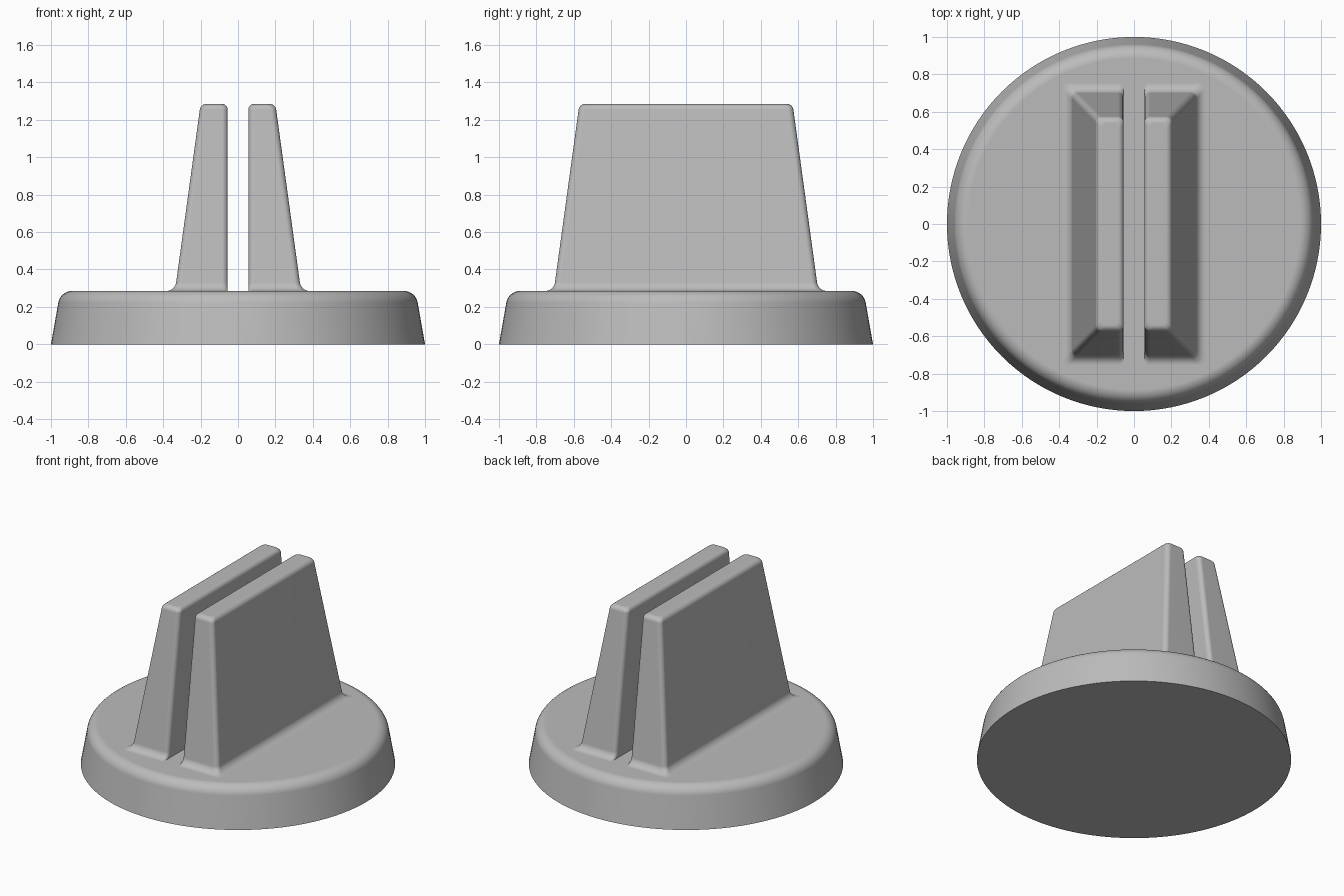
import bpy
import bmesh
from math import sin, cos, pi, radians, tan

old = bpy.data.objects.get("Cube")
if old:
    bpy.data.objects.remove(old)

grey = bpy.data.materials.new("light grey")
grey.use_nodes = True
colour = (0.5, 0.5, 0.5, 1)
grey.diffuse_color = colour
grey.node_tree.nodes["Principled BSDF"].inputs["Base Color"].default_value = colour

BASE_TOP, FIN_TOP = 0.285, 1.285


def loft(name, rings, mirror=False):
    """Skin a stack of equal-sized rings and cap both ends."""
    bm = bmesh.new()
    loops = [[bm.verts.new(p) for p in ring] for ring in rings]
    count = len(loops[0])
    for low, high in zip(loops, loops[1:]):
        for i in range(count):
            j = (i + 1) % count
            bm.faces.new((low[i], low[j], high[j], high[i]))
    bm.faces.new(loops[0][::-1])
    bm.faces.new(loops[-1])
    bmesh.ops.recalc_face_normals(bm, faces=bm.faces)
    mesh = bpy.data.meshes.new(name)
    bm.to_mesh(mesh)
    bm.free()
    mesh.materials.append(grey)
    obj = bpy.data.objects.new(name, mesh)
    bpy.context.collection.objects.link(obj)
    bpy.ops.object.select_all(action='DESELECT')
    obj.select_set(True)
    bpy.context.view_layer.objects.active = obj
    bpy.ops.object.shade_smooth_by_angle(angle=radians(40))
    if mirror:
        obj.modifiers.new("Mirror", 'MIRROR')
    weighted = obj.modifiers.new("Weighted Normal", 'WEIGHTED_NORMAL')
    weighted.keep_sharp = True
    return obj


def edge_round(draft, radius, steps=8):
    """Inset and drop pairs rounding a drafted wall into a flat top."""
    start = radius * tan((pi / 2 - draft) / 2)
    for k in range(steps + 1):
        a = draft + (pi / 2 - draft) * k / steps
        yield start - radius * cos(a), radius * (1 - sin(a))


# Round base: drafted wall with a rounded upper rim
draft = radians(10)
rim = 1 - BASE_TOP * tan(draft)
profile = [(1, 0)]
for shift, drop in edge_round(draft, 0.075):
    profile.append((rim - shift - 2 * 0.075 * cos(pi / 2), BASE_TOP - drop))
# Move the rounding inward so that it meets the wall tangentially
wall_r = 1 - profile[1][1] * tan(draft)
offset = wall_r - profile[1][0]
flip = [(wall_r - (r - profile[1][0]), z) for r, z in profile[1:]]
profile = [(1, 0)] + flip if flip[-1][0] < wall_r else [(1, 0)] + [(r + offset, z) for r, z in profile[1:]]
SEGMENTS = 128
loft("round_base", [[(r * cos(2 * pi * i / SEGMENTS), r * sin(2 * pi * i / SEGMENTS), z)
                     for i in range(SEGMENTS)] for r, z in profile])


def rounded_rect(x0, x1, y, z, radius, steps=6):
    """Rounded rectangle ring, symmetric front to back."""
    ring = []
    corners = [(x1, y, 0), (x0, y, 1), (x0, -y, 2), (x1, -y, 3)]
    for cx, cy, quarter in corners:
        mx = cx - radius if cx == x1 else cx + radius
        my = cy - radius if cy > 0 else cy + radius
        for k in range(steps + 1):
            a = (quarter + k / steps) * pi / 2
            ring.append((mx + radius * cos(a), my + radius * sin(a), z))
    return ring


# Pair of tapered fins: flared foot, drafted walls, rounded crest
INNER, CORNER, FOOT, CREST = 0.055, 0.03, 0.045, 0.03
SLOPE = 0.137


def wall(z):
    return SLOPE * (FIN_TOP - z)


rings = [rounded_rect(INNER, 0.2 + wall(BASE_TOP) + FOOT, 0.57 + wall(BASE_TOP) + FOOT,
                      BASE_TOP - 0.02, CORNER)]
for k in range(9):
    a = pi / 2 * k / 8
    z = BASE_TOP + FOOT * (1 - cos(a))
    flare = FOOT * (1 - sin(a)) + wall(z)
    rings.append(rounded_rect(INNER, 0.2 + flare, 0.57 + flare, z, CORNER))
for k in range(8):
    a = pi / 2 * k / 8
    z = FIN_TOP - CREST * (1 - sin(a))
    inset = CREST * (1 - cos(a))
    rings.append(rounded_rect(INNER + inset, 0.2 + wall(z) - inset,
                              0.57 + wall(z) - inset, z, CORNER))
rings.append(rounded_rect(INNER + CREST, 0.2 - CREST, 0.57 - CREST, FIN_TOP, CORNER))
loft("clamp_fins", rings, mirror=True)
